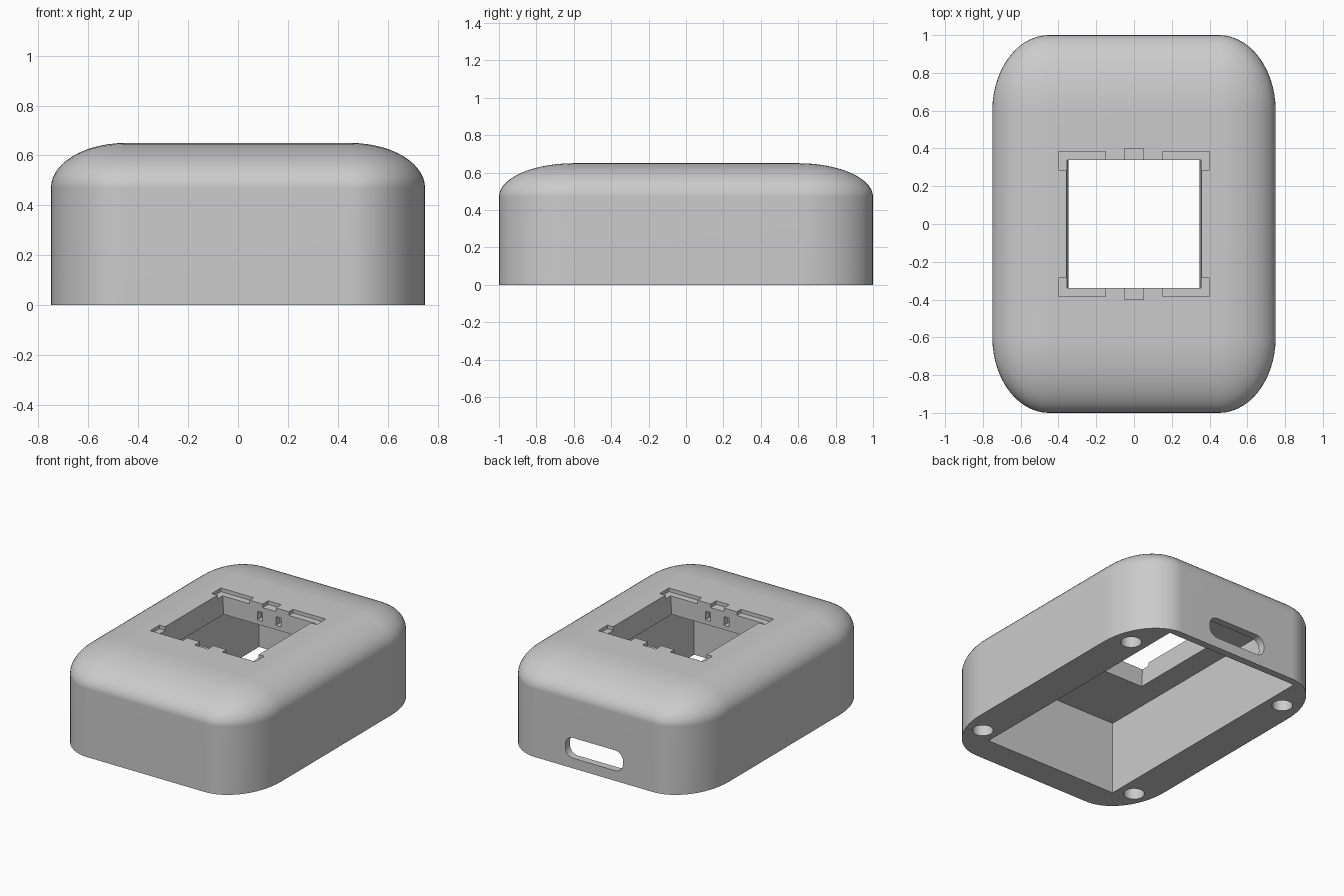
import bpy, bmesh, math
from mathutils import Matrix, Vector

cube = bpy.data.objects.get("Cube")
if cube:
    bpy.data.objects.remove(cube)

grey = bpy.data.materials.new("light grey")
grey.use_nodes = True
colour = (0.6, 0.6, 0.6, 1)
grey.diffuse_color = colour
grey.node_tree.nodes["Principled BSDF"].inputs["Base Color"].default_value = colour


def make_object(name, bm):
    bmesh.ops.recalc_face_normals(bm, faces=bm.faces)
    mesh = bpy.data.meshes.new(name)
    bm.to_mesh(mesh)
    bm.free()
    mesh.materials.append(grey)
    obj = bpy.data.objects.new(name, mesh)
    bpy.context.collection.objects.link(obj)
    return obj


def box(low, high):
    low, high = Vector(low), Vector(high)
    bm = bmesh.new()
    bmesh.ops.create_cube(bm, size=1)
    for v in bm.verts:
        v.co = (low + high) / 2 + v.co * (high - low)
    return bm


def cut(bm):
    """Subtract a shape from the housing."""
    cutter = make_object("cutter", bm)
    cutter.hide_render = True
    mod = housing.modifiers.new("cut", 'BOOLEAN')
    mod.operation, mod.solver, mod.object = 'DIFFERENCE', 'EXACT', cutter
    bpy.ops.object.modifier_apply(modifier=mod.name)
    bpy.data.objects.remove(cutter)


# Rounded housing: bevel a cube with unit radius, then squash it for elliptical corners
squash = (0.3, 0.4, 0.18)
bm = box((-2.5, -2.5, 0), (2.5, 2.5, 0.65 / 0.18))
rounded = [e for e in bm.edges if max(v.co.z for v in e.verts) > 1]
bmesh.ops.bevel(bm, geom=rounded, offset=1, segments=14, profile=0.5, affect='EDGES')
bmesh.ops.scale(bm, vec=squash, verts=bm.verts)
housing = make_object("housing", bm)
bpy.context.view_layer.objects.active = housing
housing.select_set(True)

# Open cavity underneath
cut(box((-0.505, -0.81, -0.1), (0.505, 0.95, 0.5)))

# Top window with slightly sloped side walls
bm = box((-0.36, -0.34, 0.45), (0.36, 0.34, 0.7))
for v in bm.verts:
    if v.co.z < 0.5:
        v.co.x *= 0.955
cut(bm)

# Shallow corner brackets and centre notches around the window
floor, over = 0.625, 0.7
for sy in (-1, 1):
    def notch(x0, x1, y0, y1):
        ys = sorted((sy * y0, sy * y1))
        cut(box((x0, ys[0], floor), (x1, ys[1], over)))
    notch(-0.05, 0.05, 0.32, 0.4)
    for sx in (-1, 1):
        xs = sorted((sx * 0.15, sx * 0.4))
        notch(xs[0], xs[1], 0.32, 0.385)
        xs = sorted((sx * 0.34, sx * 0.4))
        notch(xs[0], xs[1], 0.285, 0.35)
        # Clip slots in the window walls
        ys = sorted((sy * 0.32, sy * 0.385))
        cut(box((sx * 0.07 - 0.02, ys[0], 0.53), (sx * 0.07 + 0.02, ys[1], 0.59)))

# Screw holes in the four corners
for x in (-0.616, 0.616):
    for y in (-0.735, 0.705):
        bm = bmesh.new()
        bmesh.ops.create_cone(bm, cap_ends=True, segments=32, radius1=0.065, radius2=0.065,
                              depth=0.7, matrix=Matrix.Translation((x, y, 0)))
        cut(bm)

# Rounded cable slot in the back wall
bm = box((-0.22, 0.9, 0.07), (0.22, 1.1, 0.21))
ends = [e for e in bm.edges if abs(e.verts[0].co.y - e.verts[1].co.y) > 0.1]
bmesh.ops.bevel(bm, geom=ends, offset=0.06, segments=8, profile=0.5, affect='EDGES')
cut(bm)

# Smooth curves, crisp edges
bpy.ops.object.shade_smooth_by_angle(angle=math.radians(30))
normals = housing.modifiers.new("even normals", 'WEIGHTED_NORMAL')
normals.keep_sharp = True
